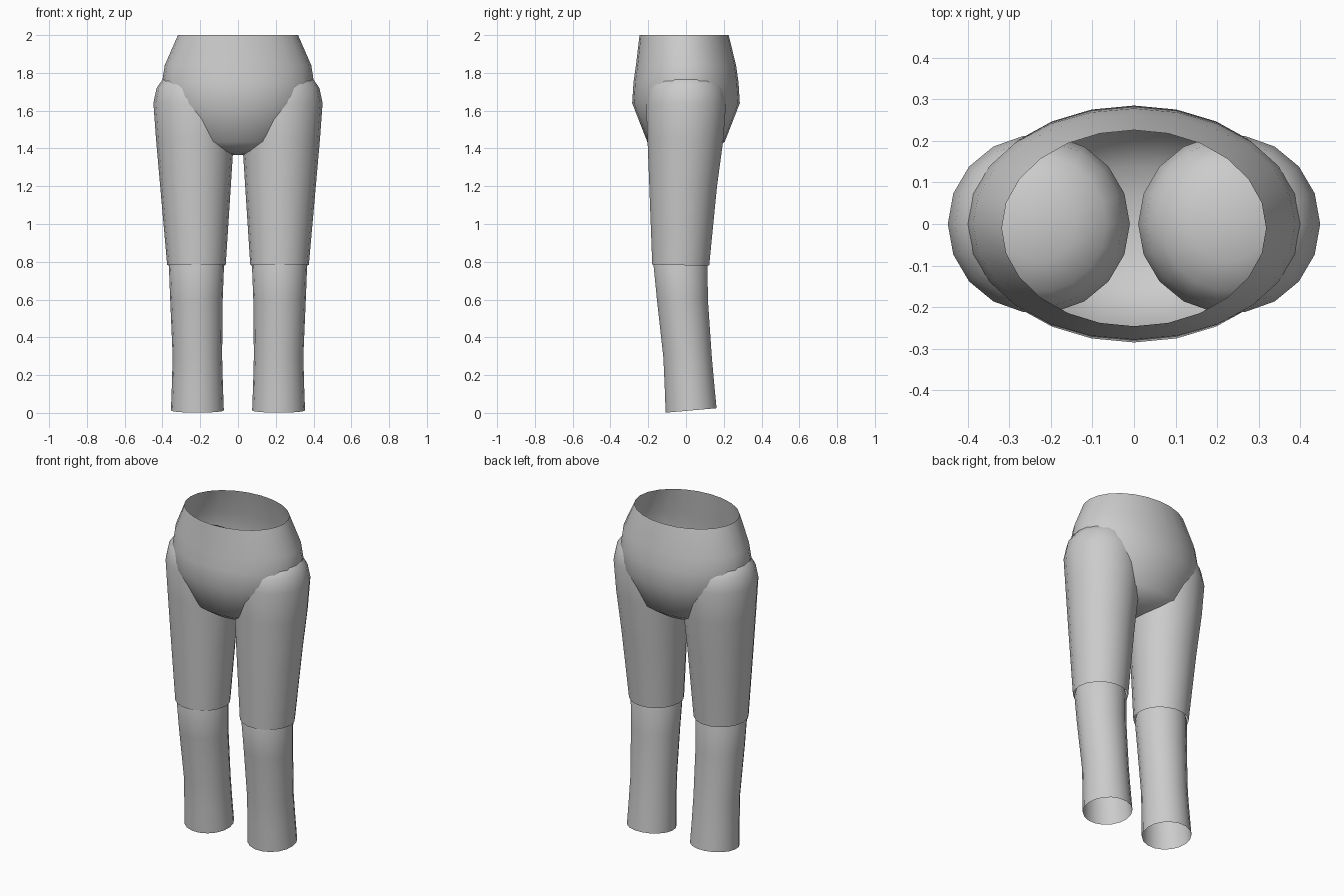
import bpy, bmesh, math

if "Cube" in bpy.data.objects:
    bpy.data.objects.remove(bpy.data.objects["Cube"])

grey = bpy.data.materials.new("plain grey")
grey.diffuse_color = (0.6, 0.6, 0.6, 1)
grey.use_nodes = True
grey.node_tree.nodes["Principled BSDF"].inputs["Base Color"].default_value = grey.diffuse_color


def loft(name, rings, sides, cap_z, cap_top):
    """Skin elliptical rings (z, cx, cy, rx, ry, tilt); close one end to a point, leave the other open."""
    bm = bmesh.new()
    loops = []
    for z, cx, cy, rx, ry, tilt in rings:
        loop = []
        for i in range(sides):
            a = 2 * math.pi * i / sides
            loop.append(bm.verts.new((cx + rx * math.cos(a), cy + ry * math.sin(a),
                                      z + tilt * math.sin(a))))
        loops.append(loop)
    for lo, hi in zip(loops, loops[1:]):
        for i in range(sides):
            j = (i + 1) % sides
            bm.faces.new((lo[i], lo[j], hi[j], hi[i]))
    # pointed end of the dome
    end, ring = (loops[-1], rings[-1]) if cap_top else (loops[0], rings[0])
    tip = bm.verts.new((ring[1], ring[2], cap_z))
    for i in range(sides):
        j = (i + 1) % sides
        bm.faces.new((end[i], end[j], tip) if cap_top else (end[j], end[i], tip))
    mesh = bpy.data.meshes.new(name)
    bm.to_mesh(mesh)
    bm.free()
    mesh.materials.append(grey)
    obj = bpy.data.objects.new(name, mesh)
    bpy.context.collection.objects.link(obj)
    bpy.ops.object.select_all(action='DESELECT')
    obj.select_set(True)
    bpy.context.view_layer.objects.active = obj
    bpy.ops.object.shade_smooth_by_angle(angle=math.radians(50))
    return obj


# hips: bowl with an open waist
loft("hips", [
    (1.37, 0, 0, 0.09, 0.07, 0),
    (1.39, 0, 0, 0.18, 0.14, 0),
    (1.435, 0, 0, 0.28, 0.205, 0),
    (1.64, 0, 0, 0.395, 0.285, 0),
    (1.75, 0, 0, 0.402, 0.278, 0),
    (1.84, 0, 0, 0.388, 0.265, 0),
    (2.0, 0, -0.01, 0.318, 0.236, 0),
], 24, 1.365, False)

for side, s in (("right", 1), ("left", -1)):
    # thigh: tapered tube with a domed top inside the hips
    loft(side + "_thigh", [
        (0.782, s * 0.22, -0.028, 0.155, 0.153, -0.003),
        (1.2, s * 0.225, -0.015, 0.187, 0.182, 0),
        (1.45, s * 0.228, -0.003, 0.206, 0.204, 0),
        (1.64, s * 0.229, 0, 0.219, 0.215, 0),
        (1.72, s * 0.229, 0, 0.202, 0.200, 0),
        (1.775, s * 0.229, 0, 0.163, 0.162, 0),
        (1.805, s * 0.229, 0, 0.09, 0.09, 0),
    ], 18, 1.815, True)
    # shin: open tapered tube leaning back, domed inside the thigh
    loft(side + "_shin", [
        (0.013, s * 0.215, 0.027, 0.140, 0.137, 0.012),
        (0.15, s * 0.215, 0.018, 0.135, 0.133, 0.008),
        (0.3, s * 0.215, 0.008, 0.131, 0.130, 0.004),
        (0.6, s * 0.220, -0.019, 0.139, 0.137, 0),
        (0.78, s * 0.220, -0.029, 0.146, 0.145, 0),
        (0.84, s * 0.220, -0.029, 0.130, 0.130, 0),
        (0.88, s * 0.220, -0.029, 0.080, 0.080, 0),
    ], 18, 0.9, True)
